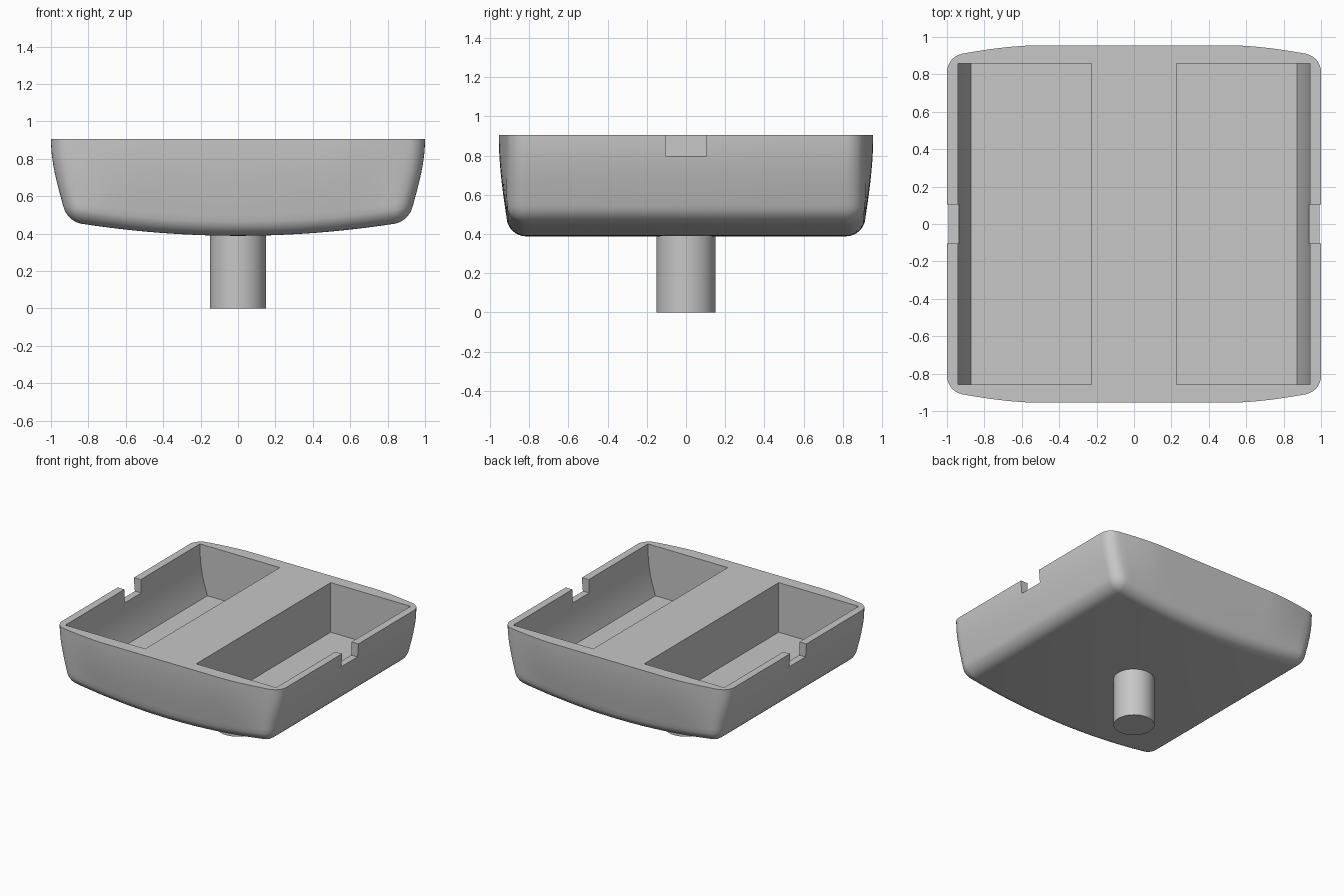
import bpy, bmesh, math

if "Cube" in bpy.data.objects:
    bpy.data.objects.remove(bpy.data.objects["Cube"], do_unlink=True)

TOP, FLOOR, EDGE_Y, FILLET = 0.905, 0.505, 0.912, 0.1

grey = bpy.data.materials.new("plain grey")
grey.use_nodes = True
grey.diffuse_color = (0.57, 0.57, 0.57, 1)
grey.node_tree.nodes["Principled BSDF"].inputs["Base Color"].default_value = (0.57, 0.57, 0.57, 1)


def make_object(name, bm):
    bmesh.ops.recalc_face_normals(bm, faces=bm.faces)
    mesh = bpy.data.meshes.new(name)
    bm.to_mesh(mesh)
    bm.free()
    mesh.materials.append(grey)
    obj = bpy.data.objects.new(name, mesh)
    bpy.context.collection.objects.link(obj)
    return obj


def smooth(obj):
    bpy.ops.object.select_all(action='DESELECT')
    obj.select_set(True)
    bpy.context.view_layer.objects.active = obj
    bpy.ops.object.shade_smooth_by_angle(angle=math.radians(30))


def belly(x):
    """Height of the bowed underside."""
    return 0.388 + 0.092 * x * x


def front_outline(half_x, half_y, radius, bulge):
    """Front half of the rounded outline, from left end to right end."""
    right = []
    for i in range(19):
        x = (half_x - radius) * i / 18
        t = min(max((x - 0.53) / 0.38, 0), 1)
        right.append((x, half_y + bulge * (1 - t ** 1.6)))
    for i in range(1, 9):
        a = math.pi / 2 * (1 - i / 8)
        right.append((half_x - radius + radius * math.cos(a),
                      half_y - radius + radius * math.sin(a)))
    return [(-x, -y) for x, y in reversed(right[1:])] + [(x, -y) for x, y in right]


def build_body():
    bm = bmesh.new()
    rows = []
    steps, last = 7, math.radians(75)
    # Rounded lower edge, ending tangent to the leaning walls
    for i in range(steps):
        a = last * i / steps
        rows.append((FILLET * (math.sin(last) - math.sin(a)), FILLET * (1 - math.cos(a)), 0))
    # Gently bulging walls
    for i in range(13):
        rows.append((0, FILLET * (1 - math.cos(last)), i / 12))
    rings = []
    for inset, lift, u in rows:
        swell = math.sin(u * math.pi / 2)
        half_x = 0.933 + 0.067 * swell - inset
        outline = front_outline(half_x, EDGE_Y - inset, max(0.1 - inset, 0.012), 0.043 * swell)
        full = outline + [(x, -y) for x, y in reversed(outline)]
        ring = []
        for x, y in full:
            low = belly(x) + lift
            ring.append(bm.verts.new((x, y, low + (TOP - low) * u)))
        rings.append(ring)
    n = len(rings[0])
    for low, high in zip(rings, rings[1:]):
        for i in range(n):
            j = (i + 1) % n
            bm.faces.new((low[i], low[j], high[j], high[i]))
    bm.faces.new(rings[-1])
    for i in range(n // 2 - 1):
        bm.faces.new((rings[0][i], rings[0][i + 1], rings[0][n - 2 - i], rings[0][n - 1 - i]))
    return make_object("tray_body", bm)


def prism(name, profile, half_y):
    """Extrude an x-z profile along y."""
    bm = bmesh.new()
    face = bm.faces.new([bm.verts.new((x, -half_y, z)) for x, z in profile])
    new = bmesh.ops.extrude_face_region(bm, geom=[face])["geom"]
    bmesh.ops.translate(bm, vec=(0, 2 * half_y, 0),
                        verts=[v for v in new if isinstance(v, bmesh.types.BMVert)])
    return make_object(name, bm)


def cut(obj, cutter):
    mod = obj.modifiers.new("cut", 'BOOLEAN')
    mod.operation, mod.solver, mod.object = 'DIFFERENCE', 'EXACT', cutter
    bpy.ops.object.select_all(action='DESELECT')
    obj.select_set(True)
    bpy.context.view_layer.objects.active = obj
    bpy.ops.object.modifier_apply(modifier=mod.name)
    bpy.data.objects.remove(cutter, do_unlink=True)


body = build_body()
for side in (-1, 1):
    # Deep flat-floored pocket with a curved outer wall
    profile = [(0.227, FLOOR)]
    for i in range(13):
        u = i / 12
        profile.append((0.872 + 0.068 * (1 - (1 - u) ** 2.2), FLOOR + (TOP - FLOOR) * u))
    profile += [(0.94, TOP + 0.1), (0.227, TOP + 0.1)]
    cut(body, prism("pocket_cutter", [(side * x, z) for x, z in profile], 0.857))
    # Small notch in the outer rim
    notch = [(0.9, 0.798), (1.1, 0.798), (1.1, 1.0), (0.9, 1.0)]
    cut(body, prism("notch_cutter", [(side * x, z) for x, z in notch], 0.104))
smooth(body)

# Round stem under the middle
bm = bmesh.new()
bmesh.ops.create_cone(bm, cap_ends=True, segments=48, radius1=0.151, radius2=0.151, depth=0.4)
bmesh.ops.translate(bm, verts=bm.verts, vec=(0, 0, 0.2))
smooth(make_object("stem", bm))
